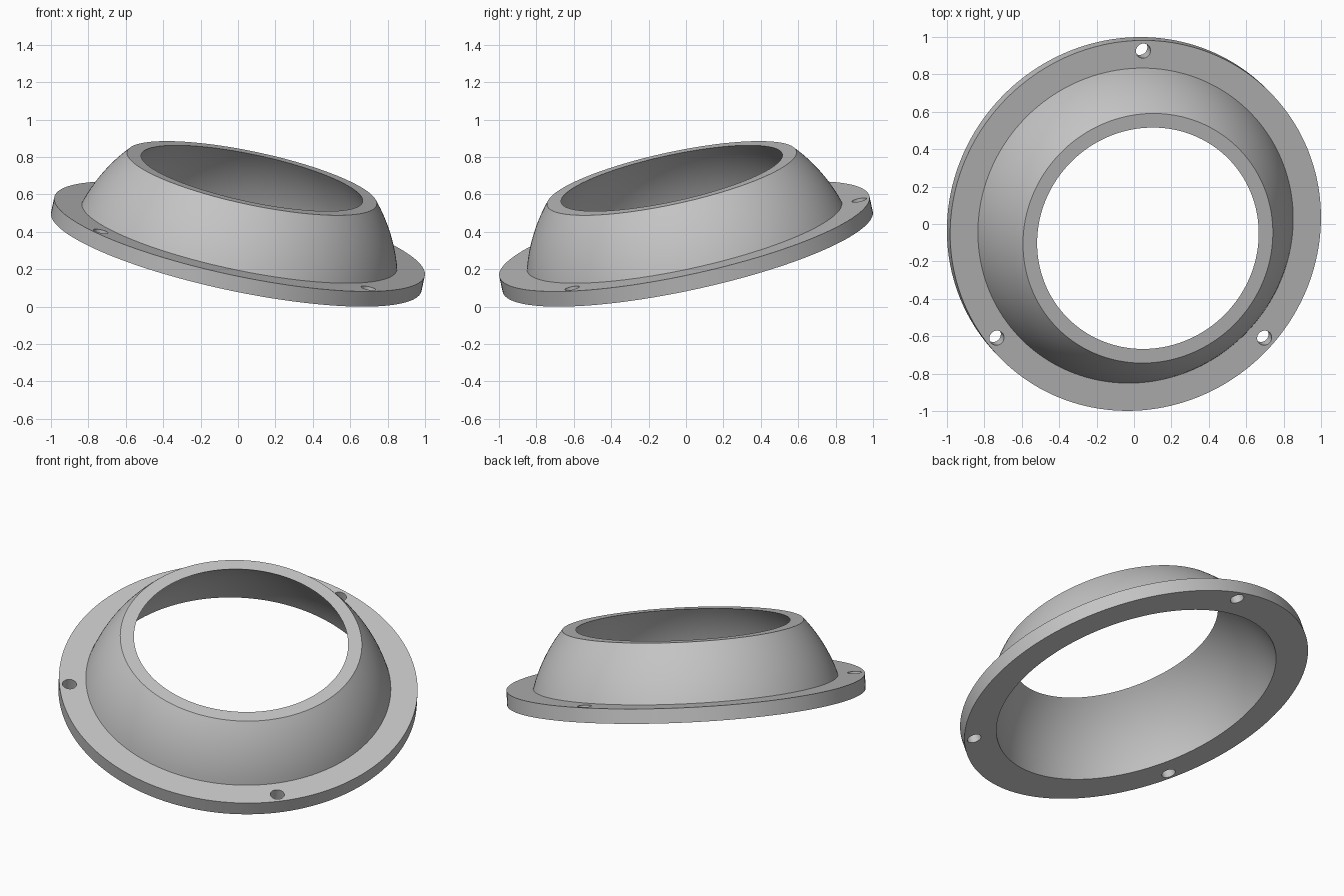
import bpy, bmesh, math
from mathutils import Matrix

if "Cube" in bpy.data.objects:
    bpy.data.objects.remove(bpy.data.objects["Cube"], do_unlink=True)

FLANGE_R, FLANGE_T = 1.0125, 0.085
TOP = 0.41                      # height of the collar rim along its axis
DOME_Z = -0.177                 # centre of the spherical collar wall
OUTER, INNER = 0.90, 0.843      # radii of the spherical wall
TILT = math.radians(12)
SEGMENTS = 160

grey = bpy.data.materials.new("plain_grey")
grey.use_nodes = True
colour = (0.55, 0.55, 0.55, 1)
grey.diffuse_color = colour
grey.node_tree.nodes["Principled BSDF"].inputs["Base Color"].default_value = colour


def wall(radius, z0, z1, steps=14):
    """Points of a spherical wall between two heights."""
    a0 = math.asin((z0 - DOME_Z) / radius)
    a1 = math.asin((z1 - DOME_Z) / radius)
    angles = [a0 + (a1 - a0) * i / steps for i in range(steps + 1)]
    return [(radius * math.cos(a), DOME_Z + radius * math.sin(a)) for a in angles]


def make_object(name, bm):
    mesh = bpy.data.meshes.new(name)
    bmesh.ops.recalc_face_normals(bm, faces=bm.faces)
    bm.to_mesh(mesh)
    bm.free()
    mesh.materials.append(grey)
    obj = bpy.data.objects.new(name, mesh)
    bpy.context.collection.objects.link(obj)
    return obj


# Flange and domed collar, turned from one closed profile
profile = [(FLANGE_R, 0), (FLANGE_R, FLANGE_T)]
profile += wall(OUTER, FLANGE_T, TOP) + wall(INNER, TOP, 0)
bm = bmesh.new()
verts = [bm.verts.new((r, 0, z)) for r, z in profile]
edges = [bm.edges.new((v, verts[i - 1])) for i, v in enumerate(verts)]
bmesh.ops.spin(bm, geom=verts + edges, cent=(0, 0, 0), axis=(0, 0, 1),
               angle=2 * math.pi, steps=SEGMENTS, use_merge=True)
bmesh.ops.remove_doubles(bm, verts=bm.verts, dist=1e-5)
ring = make_object("flanged_collar", bm)

# Three bolt holes through the flange
bm = bmesh.new()
for degrees in (90, 220, 320):
    a = math.radians(degrees)
    place = Matrix.Translation((0.955 * math.cos(a), 0.955 * math.sin(a), FLANGE_T / 2))
    bmesh.ops.create_cone(bm, cap_ends=True, segments=32, radius1=0.04,
                          radius2=0.04, depth=0.2, matrix=place)
cutter = make_object("bolt_hole_cutter", bm)
cutter.hide_render = True
holes = ring.modifiers.new("bolt_holes", "BOOLEAN")
holes.operation, holes.solver, holes.object = "DIFFERENCE", "EXACT", cutter
bpy.ops.object.select_all(action="DESELECT")
bpy.context.view_layer.objects.active = ring
ring.select_set(True)
bpy.ops.object.modifier_apply(modifier=holes.name)
bpy.data.objects.remove(cutter, do_unlink=True)

# Smooth walls, sharp rims
bpy.ops.object.shade_smooth_by_angle(angle=math.radians(30))

# Tilt the part so it rests on its lowest edge
tilt = Matrix.Rotation(TILT, 4, "Y") @ Matrix.Rotation(TILT, 4, "X")
ring.data.transform(Matrix.Translation((-0.009, 0.009, 0.294)) @ tilt)
